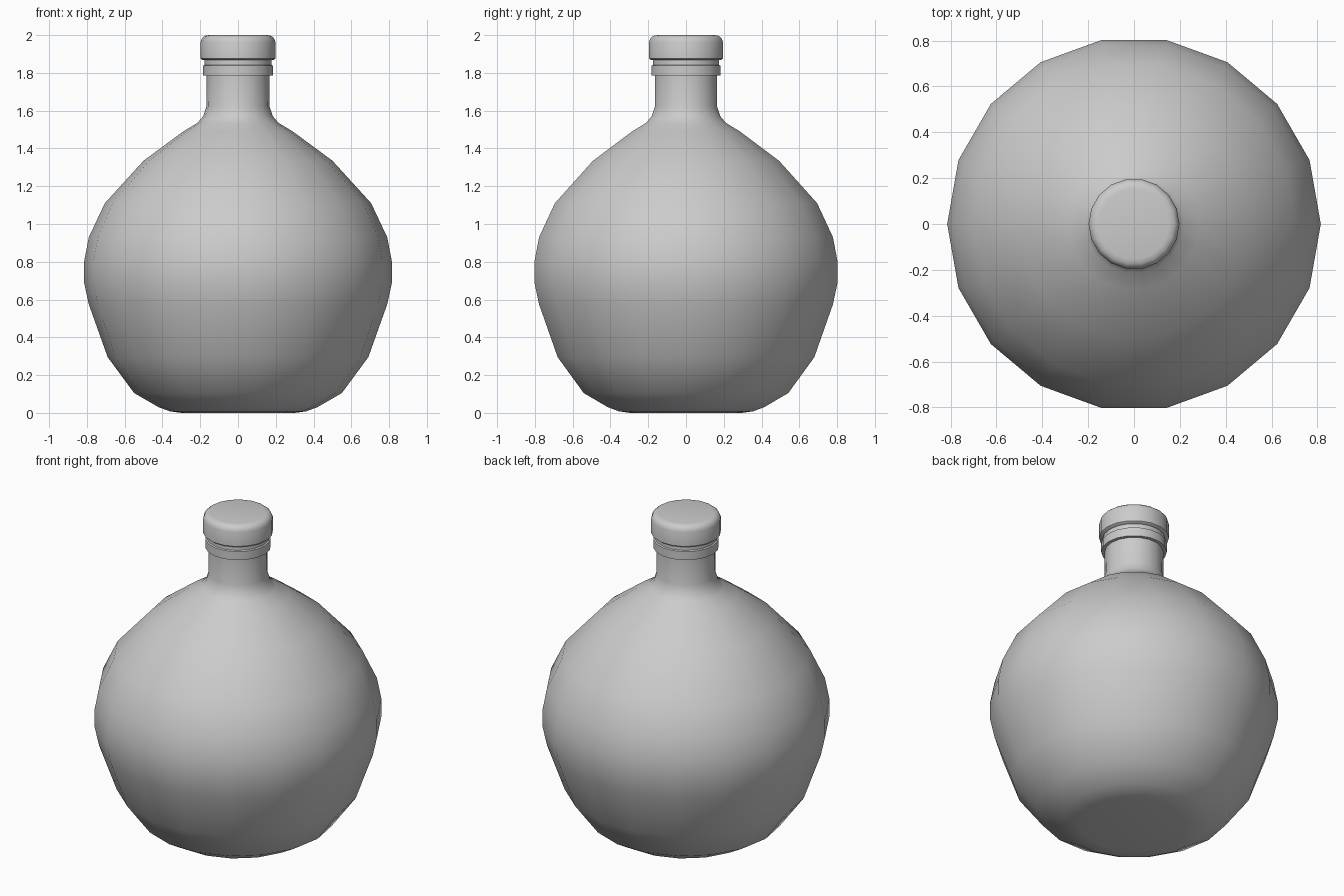
import bpy, math

if "Cube" in bpy.data.objects:
    bpy.data.objects.remove(bpy.data.objects["Cube"])

SIDES = 18


def lathe(name, profile, angle=40):
    """Revolve (radius, z) points around z; end points on the axis become poles."""
    verts, faces, rings = [], [], []
    for r, z in profile:
        start = len(verts)
        if r == 0:
            verts.append((0, 0, z))
            rings.append([start] * SIDES)
        else:
            for i in range(SIDES):
                a = 2 * math.pi * i / SIDES
                verts.append((r * math.cos(a), r * math.sin(a), z))
            rings.append(list(range(start, start + SIDES)))
    for lo, hi in zip(rings, rings[1:]):
        for i in range(SIDES):
            j = (i + 1) % SIDES
            quad = [lo[i], lo[j], hi[j], hi[i]]
            faces.append(list(dict.fromkeys(quad)))
    mesh = bpy.data.meshes.new(name)
    mesh.from_pydata(verts, [], faces)
    obj = bpy.data.objects.new(name, mesh)
    bpy.context.collection.objects.link(obj)
    bpy.ops.object.select_all(action='DESELECT')
    obj.select_set(True)
    bpy.context.view_layer.objects.active = obj
    bpy.ops.object.shade_smooth_by_angle(angle=math.radians(angle))
    return obj


# Round flask with neck and rolled collar under the stopper
lathe("bottle", [
    (0, 0), (0.30, 0), (0.36, 0.008), (0.42, 0.03), (0.55, 0.105),
    (0.69, 0.295), (0.79, 0.575), (0.815, 0.69), (0.815, 0.80),
    (0.79, 0.93), (0.705, 1.11), (0.50, 1.335), (0.29, 1.49),
    (0.215, 1.535), (0.185, 1.57), (0.168, 1.62), (0.166, 1.785),
    (0.186, 1.785), (0.186, 1.838), (0.178, 1.842), (0.178, 1.87), (0, 1.87)])

# Stopper cap with rounded edges
lathe("stopper", [
    (0, 1.868), (0.188, 1.868), (0.198, 1.876), (0.198, 1.965),
    (0.190, 1.985), (0.176, 1.996), (0.155, 2.0), (0, 2.0)])
